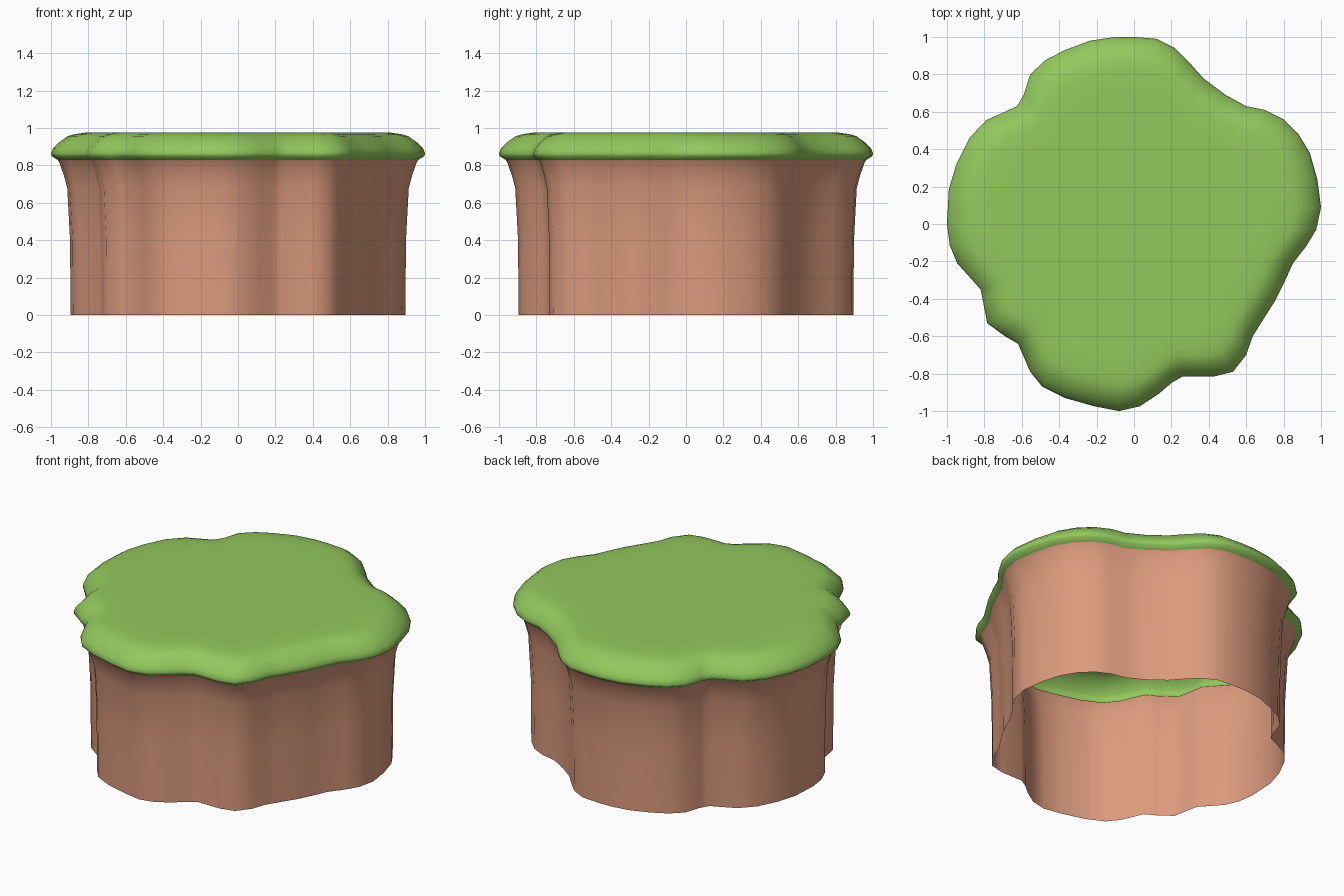
import bpy, bmesh

if "Cube" in bpy.data.objects:
    bpy.data.objects.remove(bpy.data.objects["Cube"])

# Wavy plan outline at the widest level, clockwise seen from above
OUTLINE = [
    (0, 1), (.12, .99), (.22, .94), (.29, .87), (.37, .78), (.49, .69), (.60, .63),
    (.70, .61), (.80, .56), (.88, .48), (.94, .38), (.98, .24), (1, .09),
    (.975, -.03), (.92, -.12), (.85, -.21), (.80, -.32), (.755, -.41), (.685, -.52),
    (.635, -.60), (.60, -.70), (.53, -.79), (.43, -.815), (.26, -.815), (.20, -.85),
    (.13, -.91), (.03, -.975), (-.08, -1), (-.21, -.975), (-.37, -.93), (-.49, -.87),
    (-.555, -.79), (-.62, -.64), (-.69, -.60), (-.785, -.53), (-.81, -.40),
    (-.82, -.35), (-.945, -.21), (-.985, -.115), (-1, 0), (-.99, .185), (-.95, .32),
    (-.88, .46), (-.79, .555), (-.625, .63), (-.59, .69), (-.555, .80),
    (-.475, .875), (-.37, .93), (-.235, .98), (-.10, 1)]
OUTLINE.reverse()

# (scale, height) profiles
CLIFF = [(.895, 0), (.898, .40), (.913, .68), (.932, .75), (.955, .815), (.965, .83)]
GRASS = [(.965, .83), (.997, .85), (1, .865), (.99, .89), (.955, .925),
         (.91, .957), (.87, .968), (.82, .975), (.70, .975)]


def shell(name, profile, color, cap=False):
    """Loft the outline through a profile, optionally closing the top."""
    bm = bmesh.new()
    rings = [[bm.verts.new((x * s, y * s, z)) for x, y in OUTLINE] for s, z in profile]
    n = len(OUTLINE)
    for low, high in zip(rings, rings[1:]):
        for i in range(n):
            j = (i + 1) % n
            bm.faces.new((low[i], low[j], high[j], high[i]))
    if cap:
        bm.faces.new(rings[-1])
    for f in bm.faces:
        f.smooth = True
    mesh = bpy.data.meshes.new(name)
    bm.to_mesh(mesh)
    bm.free()
    mat = bpy.data.materials.new(name + "_material")
    mat.diffuse_color = color
    mat.use_nodes = True
    mat.node_tree.nodes["Principled BSDF"].inputs["Base Color"].default_value = mat.diffuse_color
    mesh.materials.append(mat)
    obj = bpy.data.objects.new(name, mesh)
    bpy.context.collection.objects.link(obj)
    return obj


# Earth wall, open underneath
shell("earth_wall", CLIFF, (.72, .33, .21, 1))
# Rounded grass cap overhanging the wall
shell("grass_top", GRASS, (.29, .58, .11, 1), cap=True)
